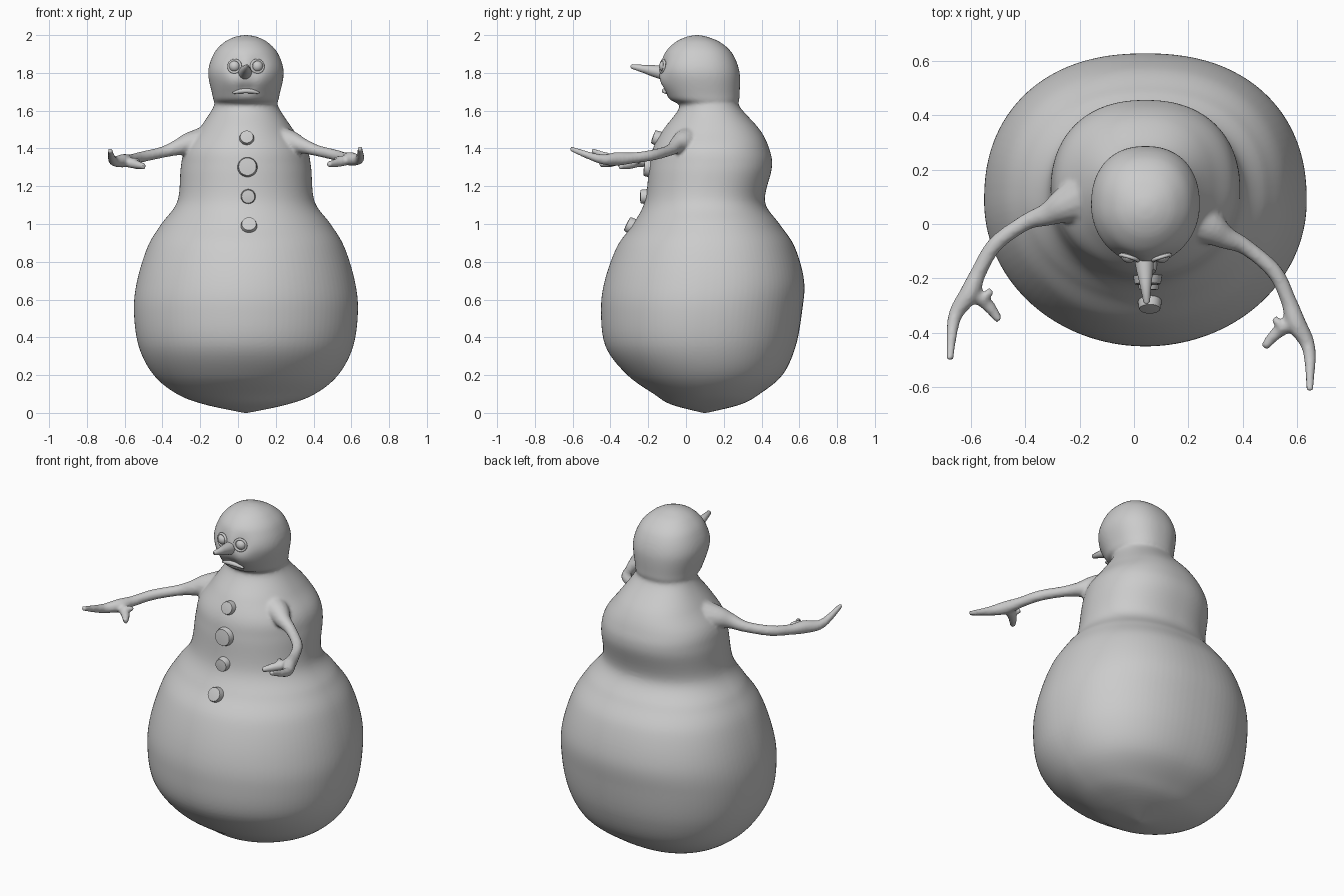
import bpy, bmesh, math
from mathutils import Vector, Matrix

if "Cube" in bpy.data.objects:
    bpy.data.objects.remove(bpy.data.objects["Cube"])

MID = 0.042  # centre line of the figure
# Body profile: z, half width, front y, back y
RINGS = [(0, 0.01, 0.09, 0.11), (0.045, 0.22, -0.08, 0.29), (0.1, 0.365, -0.17, 0.39),
         (0.2, 0.488, -0.31, 0.51), (0.35, 0.567, -0.425, 0.58), (0.54, 0.593, -0.45, 0.615),
         (0.7, 0.576, -0.43, 0.625), (0.88, 0.52, -0.365, 0.575), (1, 0.448, -0.28, 0.495),
         (1.12, 0.363, -0.218, 0.418), (1.3, 0.345, -0.195, 0.455), (1.4, 0.322, -0.175, 0.44),
         (1.5, 0.25, -0.12, 0.39), (1.62, 0.172, -0.035, 0.285), (1.67, 0.175, -0.095, 0.283),
         (1.8, 0.2, -0.145, 0.284), (1.9, 0.171, -0.115, 0.247), (1.96, 0.118, -0.06, 0.185),
         (1.99, 0.06, 0, 0.115), (2, 0.01, 0.05, 0.07)]
# Face relief: distance from the centre line, z, spread, depth (positive pushes outward)
RELIEF = [(0.06, 1.835, 0.035, -0.014), (0.075, 1.755, 0.035, 0.012), (0.015, 1.714, 0.016, -0.012)]


def spline(rows, steps):
    out = []
    for i in range(len(rows) - 1):
        a, b = rows[max(i - 1, 0)], rows[i]
        c, d = rows[i + 1], rows[min(i + 2, len(rows) - 1)]
        for s in range(steps):
            t = s / steps
            out.append([q + 0.5 * t * (r - p + t * (2 * p - 5 * q + 4 * r - w + t * (3 * (q - r) + w - p)))
                        for p, q, r, w in zip(a, b, c, d)])
    return out + [list(rows[-1])]


def finish(name, bm):
    bmesh.ops.recalc_face_normals(bm, faces=bm.faces)
    me = bpy.data.meshes.new(name)
    bm.to_mesh(me)
    bm.free()
    ob = bpy.data.objects.new(name, me)
    bpy.context.collection.objects.link(ob)
    bpy.ops.object.select_all(action='DESELECT')
    ob.select_set(True)
    bpy.context.view_layer.objects.active = ob
    bpy.ops.object.shade_smooth_by_angle(angle=math.radians(40))
    return ob


def skin(bm, loops):
    n = len(loops[0])
    for a, b in zip(loops, loops[1:]):
        for j in range(n):
            bm.faces.new((a[j], a[(j + 1) % n], b[(j + 1) % n], b[j]))
    bm.faces.new(loops[0][::-1])
    bm.faces.new(loops[-1])


def circle(bm, c, u, v, r, sides):
    return [bm.verts.new(c + r * (u * math.cos(k * math.tau / sides) + v * math.sin(k * math.tau / sides)))
            for k in range(sides)]


def tube(bm, points, place=Matrix(), sides=14):
    """Round limb through (x, y, z, radius) points."""
    rows = [(place @ Vector(r[:3]), r[3]) for r in spline(points, 6)]
    loops = []
    for i, (c, r) in enumerate(rows):
        d = rows[min(i + 1, len(rows) - 1)][0] - rows[max(i - 1, 0)][0]
        u = d.cross(Vector((0, 0, 1))).normalized()
        loops.append(circle(bm, c, u, u.cross(d).normalized(), r, sides))
    skin(bm, loops)


def turned(name, base, axis, profile):
    """Turned part: (radius, height) profile along an axis."""
    bm = bmesh.new()
    q = Vector(axis).to_track_quat('Z', 'Y')
    u, v, w = (q @ Vector(e) for e in Matrix.Identity(3))
    skin(bm, [circle(bm, Vector(base) + w * h, u, v, r, 28) for r, h in profile])
    return finish(name, bm)


# Body and head, one continuous loft with a squarer back
bm = bmesh.new()
loops = []
SEG = 96
for z, half, y0, y1 in spline(RINGS, 7):
    loop = []
    for k in range(SEG):
        a = k * math.tau / SEG
        e = 0.88 if math.sin(a) > 0 else 1
        cx, sy = (math.copysign(abs(f) ** e, f) for f in (math.cos(a), math.sin(a)))
        x = half * cx
        y = (y0 + y1) / 2 + (y1 - y0) / 2 * sy
        if sy < 0:
            y -= sum(d * math.exp(-((abs(x) - fx) ** 2 + (z - fz) ** 2) / (2 * s * s))
                     for fx, fz, s, d in RELIEF)
        loop.append(bm.verts.new((MID + x, y, z)))
    loops.append(loop)
skin(bm, loops)

# Twig arm relative to the shoulder: arm with long finger, short finger, thumb nub
ARM = [(0.08, 0.035, 0, 0.1), (0, 0, 0, 0.066), (-0.06, -0.03, -0.015, 0.043),
       (-0.14, -0.06, -0.04, 0.03), (-0.25, -0.14, -0.065, 0.029), (-0.31, -0.24, -0.08, 0.029),
       (-0.345, -0.32, -0.085, 0.036), (-0.4, -0.41, -0.085, 0.025), (-0.417, -0.565, -0.03, 0.013)]
FINGER = [(-0.345, -0.31, -0.085, 0.03), (-0.28, -0.36, -0.105, 0.024), (-0.235, -0.42, -0.115, 0.015)]
THUMB = [(-0.3, -0.345, -0.09, 0.022), (-0.262, -0.308, -0.085, 0.013)]
left = Matrix.Translation((-0.26, 0.065, 1.42))
right = (Matrix.Translation((0.28, -0.015, 1.43)) @ Matrix.Rotation(math.radians(-5), 4, 'Z')
         @ Matrix.Scale(-1, 4, (1, 0, 0)))
for place in (left, right):
    for limb in (ARM, FINGER, THUMB):
        tube(bm, limb, place)

# Fuse into one soft sculpted skin
body = finish("body_with_arms", bm)
m = body.modifiers.new("fuse", 'REMESH')
m.mode, m.voxel_size, m.use_smooth_shade = 'VOXEL', 0.0095, True
m = body.modifiers.new("soften", 'SMOOTH')
m.factor, m.iterations = 0.5, 3
for name in ("fuse", "soften"):
    bpy.ops.object.modifier_apply(modifier=name)

# Buttons down the front: y, z, radius, upward tilt
for i, (y, z, r, tilt) in enumerate([(-0.14, 1.45, 0.037, 0.35), (-0.185, 1.3, 0.05, 0.1),
                                     (-0.205, 1.145, 0.037, 0), (-0.28, 0.985, 0.041, 0.5)]):
    turned(f"button_{i + 1}", (0.046 + 0.004 * i, y, z), (0, -1, tilt),
           [(r * 1.15, -0.03), (r, 0.028), (r * 0.93, 0.036), (r * 0.4, 0.038)])

# Carrot nose
turned("nose", (0.037, -0.12, 1.8), (0.01, -0.175, 0.036),
       [(0.04, -0.02), (0.031, 0.05), (0.022, 0.1), (0.012, 0.17), (0.004, 0.178)])

# Eyes: ball with a rounded lid ring
for side, s in (("left", -1), ("right", 1)):
    c = Vector((MID + s * 0.06, -0.112, 1.835))
    bm = bmesh.new()
    bmesh.ops.create_uvsphere(bm, u_segments=24, v_segments=14, radius=0.031)
    bmesh.ops.translate(bm, verts=bm.verts, vec=c)
    finish(f"eye_{side}", bm)
    angles = [k * math.tau / 10 for k in range(-5, 6)]
    turned(f"eyelid_{side}", c + Vector((0, -0.012, 0)), (s * 0.3, -1, 0.1),
           [(0.033 + 0.007 * math.cos(a), 0.007 * math.sin(a)) for a in angles])

# Lower lip, a shallow downward-curving arc
bm = bmesh.new()
tube(bm, [(MID + 0.035 * t, -0.115 + 0.002 * t * t, 1.705 - 0.003 * t * t, 0.013 - 0.002 * t * t)
          for t in (-2, -1, 0, 1, 2)])
finish("lower_lip", bm)
